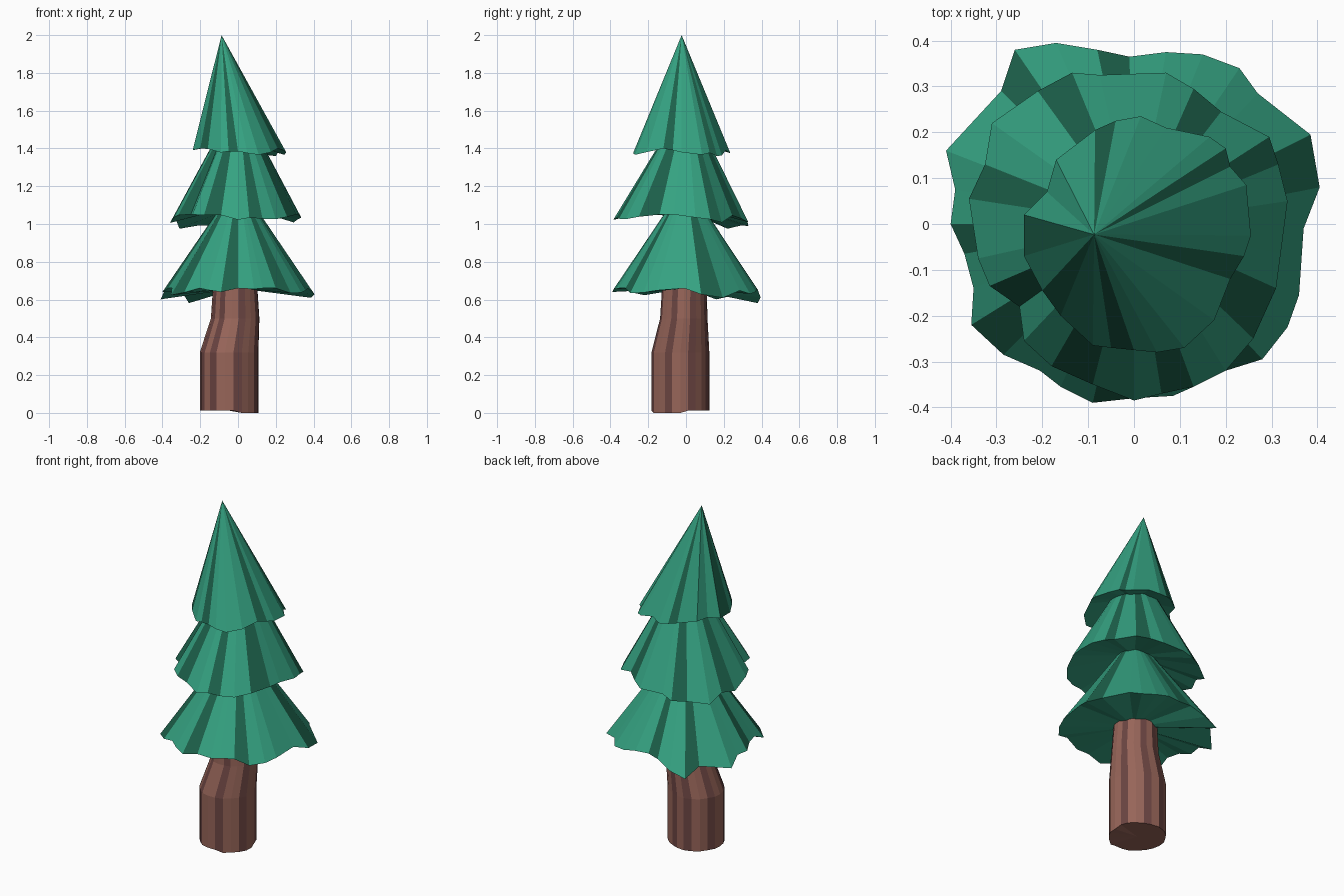
import bpy, bmesh, math, random

if "Cube" in bpy.data.objects:
    bpy.data.objects.remove(bpy.data.objects["Cube"])

random.seed(4)


def material(name, color):
    m = bpy.data.materials.new(name)
    m.diffuse_color = (*color, 1)
    m.use_nodes = True
    m.node_tree.nodes["Principled BSDF"].inputs["Base Color"].default_value = m.diffuse_color
    return m


LEAF = [material("leaf", (0.035, 0.36, 0.22)), material("leaf_dark", (0.012, 0.12, 0.07))]
BARK = [material("bark", (0.31, 0.13, 0.10)), material("bark_dark", (0.15, 0.06, 0.055))]


def loft(name, rings, mats, dark, base, tip=None):
    """Skin matching rings, stripe the sides, close below at base and above at tip."""
    bm = bmesh.new()
    vr = [[bm.verts.new(p) for p in ring] for ring in rings]
    n = len(vr[0])
    for a, b in zip(vr, vr[1:]):
        for i in range(n):
            j = (i + 1) % n
            bm.faces.new((a[i], a[j], b[j], b[i])).material_index = int(i in dark)
    if tip:
        t = bm.verts.new(tip)
        for i in range(n):
            bm.faces.new((vr[-1][i], vr[-1][(i + 1) % n], t)).material_index = int(i in dark)
    else:
        bm.faces.new(vr[-1])
    c = bm.verts.new(base)
    for i in range(n):
        bm.faces.new((vr[0][(i + 1) % n], vr[0][i], c))
    bmesh.ops.recalc_face_normals(bm, faces=bm.faces)
    me = bpy.data.meshes.new(name)
    bm.to_mesh(me)
    bm.free()
    for m in mats:
        me.materials.append(m)
    ob = bpy.data.objects.new(name, me)
    bpy.context.collection.objects.link(ob)


def tier(name, outline, z, cy, droop_from, droop, hollow, dark, top=None, tip=None):
    """Ruffled skirt of branches: the further out the rim, the lower it hangs."""
    pts = [(x / 100, y / 100) for x, y in outline]
    rim = [(x, y, z - droop * max(0, math.hypot(x, y - cy) - droop_from)) for x, y in pts]
    rings = [rim]
    if top:
        r, zt = top
        ring = []
        for x, y in pts:
            k = 0.5 * r / math.hypot(x, y) + 0.5 * r / droop_from
            ring.append((x * k, y * k, zt))
        rings.append(ring)
    loft(name, rings, LEAF, dark, (0, 0, z + hollow), tip)


# lower branches
tier("lower_branches", [
    (-17, 39.5), (-8, 38), (-1, 36.5), (7, 37.5), (15, 37), (23, 34), (27, 28.5),
    (38.5, 19.5), (40.5, 8), (37, -1), (36, -15.5), (33.5, -22.5), (28, -29.5),
    (20, -32), (13, -35.5), (8.5, -37.5), (0, -38), (-9, -39), (-16, -35.5),
    (-20.5, -32), (-28.5, -28.5), (-35.5, -22), (-35, -14), (-37, -6.5), (-40, 0),
    (-39, 7.5), (-41, 16), (-29, 29), (-26, 38)],
    0.66, 0, 0.38, 0.98, 0, {1, 7, 12, 16, 20, 23, 27}, top=(0.09, 1.09))

# middle branches
tier("middle_branches", [
    (-13.5, 33), (-7.5, 32.5), (7, 33), (13, 29.5), (19, 24.5), (29.5, 19),
    (31.5, 13), (33.5, 5), (32, -6.5), (31, -14), (26, -25), (20, -32), (13, -35.5),
    (6, -37), (0, -38.5), (-9, -35), (-18, -31), (-24, -25.5), (-25, -18),
    (-31.5, -13.5), (-34, -7.5), (-36, 5.5), (-32.5, 13), (-31, 22), (-21, 29)],
    1.05, -0.03, 0.33, 1.1, 0.05, {3, 5, 9, 12, 15, 18, 21, 24}, top=(0.115, 1.45))

# upper branches, running up to the leaning tip
tier("upper_branches", [
    (1.5, 23.5), (7, 21), (16.5, 19), (20, 16.5), (21, 12.5), (24.5, 8.5),
    (25.5, -2.5), (24, -7), (21, -12), (17.5, -21), (11, -27), (5, -28), (0, -27.5),
    (-5, -27), (-9, -26.5), (-16, -20), (-20, -14.5), (-24, -7), (-24, 2), (-19, 7),
    (-17, 14), (-8.5, 20.5), (-4, 22.5)],
    1.40, -0.025, 0.235, 1.0, 0.05, {3, 7, 12, 15, 17, 21}, tip=(-0.087, -0.023, 2.0))

# trunk: straight base, then a bend towards the crown
N = 22
bumps = [random.uniform(0.97, 1.04) for _ in range(N)]
rings = []
for cx, cy, rx, ry, z in [(-0.047, -0.03, 0.157, 0.15, 0.012), (-0.047, -0.03, 0.157, 0.15, 0.32),
                          (-0.015, -0.012, 0.13, 0.123, 0.5), (-0.015, -0.008, 0.115, 0.113, 0.72)]:
    ring = []
    for i, b in enumerate(bumps):
        a = 2 * math.pi * i / N
        dz = -0.012 if z < 0.1 and i in (0, 18, 19, 20, 21) else 0
        ring.append((cx + rx * b * math.cos(a), cy + ry * b * math.sin(a), z + dz))
    rings.append(ring)
loft("trunk", rings, BARK, {1, 4, 6, 9, 12, 14, 17, 20}, (-0.047, -0.03, 0.012))
